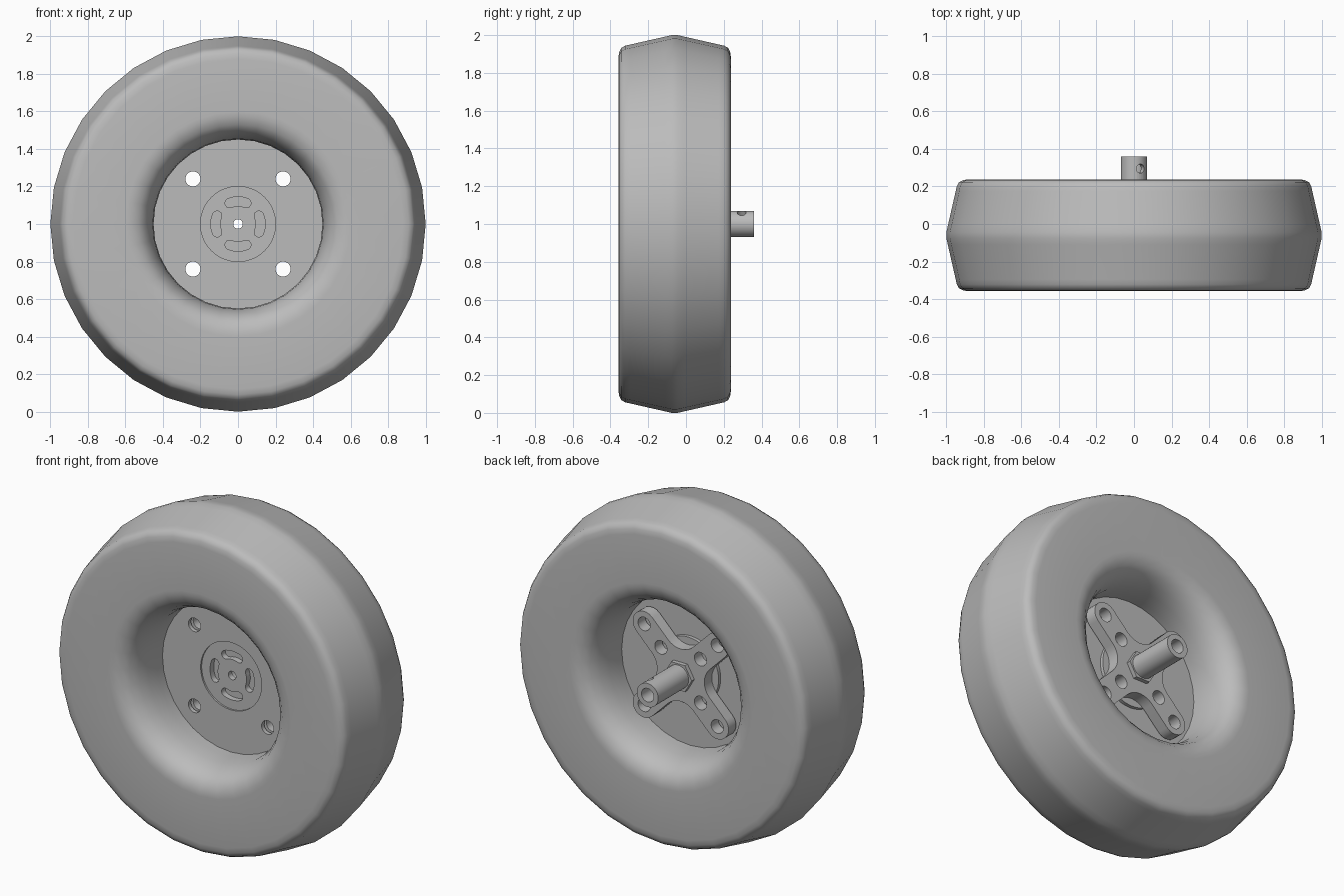
import bpy, bmesh
from math import sin, cos, pi, sqrt, radians
from mathutils import Vector

cube = bpy.data.objects.get("Cube")
if cube:
    bpy.data.objects.remove(cube, do_unlink=True)

grey = bpy.data.materials.new("plain_grey")
grey.use_nodes = True
tint = (0.5, 0.5, 0.5, 1)
grey.diffuse_color = tint
grey.node_tree.nodes["Principled BSDF"].inputs["Base Color"].default_value = tint


def activate(ob):
    bpy.ops.object.select_all(action='DESELECT')
    ob.select_set(True)
    bpy.context.view_layer.objects.active = ob


def finish(ob, angle=35):
    activate(ob)
    ob.data.materials.clear()
    ob.data.materials.append(grey)
    bpy.ops.object.shade_smooth_by_angle(angle=radians(angle))
    return ob


def arc(x, z, r, start, end, n):
    return [(x + r * cos(start + (end - start) * i / n),
             z + r * sin(start + (end - start) * i / n)) for i in range(n + 1)]


def circle(x, z, r, n=32):
    return arc(x, z, r, 0, 2 * pi, n)[:-1]


def plate(name, outlines, y0, y1):
    """Extrude an outline with holes along the wheel axis."""
    curve = bpy.data.curves.new(name, 'CURVE')
    curve.dimensions = '2D'
    curve.fill_mode = 'BOTH'
    curve.extrude = (y1 - y0) / 2
    for pts in outlines:
        sp = curve.splines.new('POLY')
        sp.points.add(len(pts) - 1)
        for p, (x, z) in zip(sp.points, pts):
            p.co = (x, z, 0, 1)
        sp.use_cyclic_u = True
    ob = bpy.data.objects.new(name, curve)
    bpy.context.collection.objects.link(ob)
    ob.location = (0, (y0 + y1) / 2, 1)
    ob.rotation_euler.x = pi / 2
    activate(ob)
    bpy.ops.object.convert(target='MESH')
    ob = bpy.context.object
    ob.name = name
    bm = bmesh.new()
    bm.from_mesh(ob.data)
    bmesh.ops.remove_doubles(bm, verts=bm.verts, dist=0.0001)
    bmesh.ops.recalc_face_normals(bm, faces=bm.faces)
    bm.to_mesh(ob.data)
    bm.free()
    return finish(ob)


# Tyre: half profile (radius, offset from mid plane), mirrored and revolved
MID, SIDES = -0.06, 32
half = [(0.45, 0.06), (0.455, 0.14), (0.47, 0.2), (0.495, 0.25), (0.53, 0.283),
        (0.575, 0.297), (0.6, 0.298), (0.88, 0.298), (0.91, 0.294), (0.932, 0.283),
        (0.944, 0.262), (0.95, 0.235), (0.992, 0.05), (1.0, 0.015)]
profile = [(r, MID - d) for r, d in half] + [(r, MID + d) for r, d in reversed(half)]
bm = bmesh.new()
rings = [[bm.verts.new((r * sin(2 * pi * k / SIDES), y, 1 + r * cos(2 * pi * k / SIDES)))
          for k in range(SIDES)] for r, y in profile]
for a, b in zip(rings, rings[1:] + rings[:1]):
    for k in range(SIDES):
        j = (k + 1) % SIDES
        bm.faces.new((a[k], a[j], b[j], b[k]))
bmesh.ops.recalc_face_normals(bm, faces=bm.faces)
mesh = bpy.data.meshes.new("tyre")
bm.to_mesh(mesh)
bm.free()
tyre = bpy.data.objects.new("tyre", mesh)
bpy.context.collection.objects.link(tyre)
finish(tyre, 50)

# Wheel disc with four bolt holes
corners = [(sx, sz) for sx in (-1, 1) for sz in (-1, 1)]
bolts = [circle(0.24 * sx, 0.24 * sz, 0.04) for sx, sz in corners]
plate("wheel_disc", [circle(0, 0, 0.455, 64), circle(0, 0, 0.2, 48)] + bolts, -0.065, -0.04)


# Hub plate with four curved slots and an axle hole
def slot(mid, r=0.12, w=0.025, spread=0.38):
    a, b = mid - spread, mid + spread
    return (arc(0, 0, r + w, a, b, 8)
            + arc(r * cos(b), r * sin(b), w, b, b + pi, 6)[1:-1]
            + arc(0, 0, r - w, b, a, 8)
            + arc(r * cos(a), r * sin(a), w, a + pi, a + 2 * pi, 6)[1:-1])


plate("hub_plate", [circle(0, 0, 0.2, 48), circle(0, 0, 0.025, 24)]
      + [slot(i * pi / 2) for i in range(4)], -0.055, -0.02)

# Four-armed bracket with rounded ends and hollow fillets between the arms
WIDTH, TIP, NOTCH = 0.075, 0.24 * sqrt(2), 0.273
outline = []
for i in range(4):
    d = pi / 4 + i * pi / 2
    outline += arc(TIP * cos(d), TIP * sin(d), WIDTH, d - pi / 2, d + pi / 2, 10)
    n = d + pi / 4
    outline += arc(NOTCH * cos(n), NOTCH * sin(n), NOTCH / sqrt(2) - WIDTH,
                   n + pi + pi / 4, n + pi - pi / 4, 8)
inner_holes = [circle(0.13 * sx, 0.13 * sz, 0.04) for sx, sz in corners]
plate("bracket", [outline, circle(0, 0, 0.04)] + bolts + inner_holes, -0.02, 0.05)

# Shaft collar and hollow shaft
plate("shaft_collar", [circle(0, 0, 0.09, 6), circle(0, 0, 0.04)], 0.05, 0.075)
shaft = plate("shaft", [circle(0, 0, 0.07), circle(0, 0, 0.04)], 0.05, 0.36)

# Set-screw hole through one wall of the shaft
aim = Vector((0.5, 0, 0.866))
bpy.ops.mesh.primitive_cylinder_add(vertices=24, radius=0.024, depth=0.1,
                                    location=Vector((0, 0.295, 1)) + aim * 0.065)
cutter = bpy.context.object
cutter.name = "screw_hole_cutter"
cutter.rotation_euler = aim.to_track_quat('Z', 'Y').to_euler()
cutter.hide_render = True
activate(shaft)
cut = shaft.modifiers.new("screw_hole", 'BOOLEAN')
cut.operation = 'DIFFERENCE'
cut.solver = 'EXACT'
cut.object = cutter
bpy.ops.object.modifier_move_to_index(modifier=cut.name, index=0)
bpy.ops.object.modifier_apply(modifier=cut.name)
bpy.data.objects.remove(cutter, do_unlink=True)
